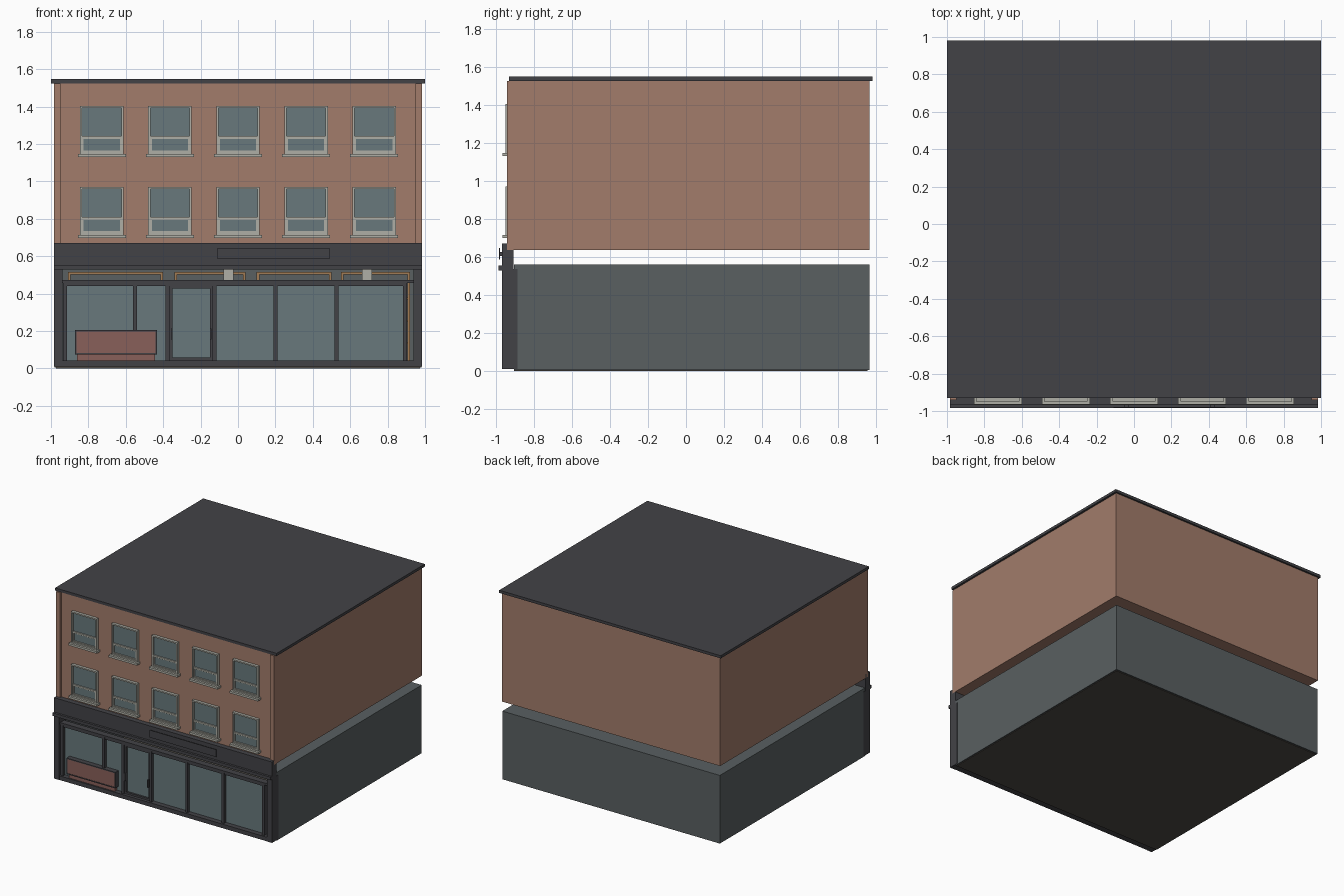
import bpy, bmesh
from mathutils import Matrix, Vector


def material(name, rgb):
    m = bpy.data.materials.new(name)
    m.diffuse_color = (*rgb, 1)
    return m


BRICK = material("brick", (0.36, 0.20, 0.145))
DARK = material("dark_paint", (0.055, 0.055, 0.062))
GLASS = material("glass", (0.14, 0.19, 0.20))
WALL = material("shop_wall", (0.10, 0.115, 0.12))
TRIM = material("pale_trim", (0.43, 0.43, 0.38))
WOOD = material("wood", (0.36, 0.20, 0.09))
RED = material("red_paint", (0.25, 0.115, 0.10))
FLOOR = material("floor", (0.075, 0.068, 0.058))


def boxes(name, mat, *ranges):
    """One object made of boxes, each given as (x0, x1, y0, y1, z0, z1)."""
    bm = bmesh.new()
    for x0, x1, y0, y1, z0, z1 in ranges:
        centre = Vector((x0 + x1, y0 + y1, z0 + z1)) / 2
        size = Matrix.Diagonal((x1 - x0, y1 - y0, z1 - z0, 1))
        bmesh.ops.create_cube(bm, size=1, matrix=Matrix.Translation(centre) @ size)
    me = bpy.data.meshes.new(name)
    bm.to_mesh(me)
    bm.free()
    me.materials.append(mat)
    ob = bpy.data.objects.new(name, me)
    bpy.context.collection.objects.link(ob)
    return ob


def frame(x0, x1, y0, y1, z0, z1, t):
    """Four bars around a rectangular opening."""
    return [(x0, x0 + t, y0, y1, z0, z1), (x1 - t, x1, y0, y1, z0, z1),
            (x0 + t, x1 - t, y0, y1, z0, z0 + t), (x0 + t, x1 - t, y0, y1, z1 - t, z1)]


# Roof and upper storeys
boxes("roof", DARK, (-1, 1, -0.93, 0.98, 1.525, 1.547))
boxes("upper_walls", BRICK, (-0.984, 0.984, -0.925, 0.966, 0.637, 1.525))
boxes("corner_pilasters", BRICK, *[(min(a, b), max(a, b), -0.94, -0.92, 0.637, 1.525)
                                   for a, b in ((-0.984, -0.948), (0.984, 0.948))])

# Sash windows, two rows of five
for row, z in (("lower", 0.715), ("upper", 1.147)):
    for i in range(5):
        x = (i - 2) * 0.364
        l, r, top, rail = x - 0.116, x + 0.116, z + 0.256, z + 0.088
        n = f"{row}_window_{i + 1}"
        boxes(n + "_frame", TRIM,
              *frame(l, r, -0.948, -0.92, z, top, 0.011),
              *frame(l + 0.011, r - 0.011, -0.94, -0.92, z + 0.011, rail, 0.008),
              (l + 0.011, r - 0.011, -0.944, -0.92, rail - 0.004, rail + 0.008))
        boxes(n + "_glass", GLASS, (l + 0.006, r - 0.006, -0.933, -0.92, z + 0.005, top - 0.005))
        boxes(n + "_sill", TRIM, (x - 0.128, x + 0.128, -0.966, -0.92, z - 0.017, z))

# Shop shell, open at the front
boxes("shop_floor", FLOOR, (-0.972, 0.972, -0.905, 0.955, 0, 0.012))
boxes("shop_walls", WALL,
      (-0.982, -0.97, -0.905, 0.966, 0.004, 0.56), (0.97, 0.982, -0.905, 0.966, 0.004, 0.56),
      (-0.97, 0.97, 0.954, 0.966, 0.004, 0.56), (-0.97, 0.97, -0.905, 0.954, 0.548, 0.56))

# Fascia, moulding and blank sign panel
boxes("fascia", DARK, (-0.984, 0.984, -0.967, -0.906, 0.545, 0.67))
boxes("fascia_moulding", DARK, (-0.984, 0.984, -0.985, -0.906, 0.528, 0.553))
boxes("sign_panel", DARK, (-0.11, 0.49, -0.983, -0.979, 0.585, 0.645))
boxes("sign_brackets", DARK, *[(x - 0.01, x + 0.01, -0.979, -0.965, 0.605, 0.625) for x in (-0.04, 0.42)])

# Shopfront columns, plinth, rails and mullions
boxes("shopfront_columns", DARK, (-0.984, -0.938, -0.967, -0.885, 0.01, 0.535),
      (0.938, 0.984, -0.967, -0.885, 0.01, 0.535))
boxes("plinth", DARK, (-0.95, 0.95, -0.965, -0.89, 0.01, 0.043))
boxes("transom_rail", DARK, (-0.94, 0.94, -0.953, -0.9, 0.457, 0.473),
      (-0.925, 0.9, -0.945, -0.905, 0.44, 0.457))
mullions = (-0.925, -0.55, -0.377, -0.125, 0.2, 0.527, 0.893)
boxes("mullions", DARK, *[(x - 0.011, x + 0.011, -0.95, -0.9, 0.04, 0.46) for x in mullions])

# Shop glazing, one pane per bay
for i, (a, b) in enumerate(zip(mullions, mullions[1:])):
    boxes(f"shop_pane_{i + 1}", GLASS, (a + 0.005, b - 0.005, -0.924, -0.918, 0.04, 0.445))

# Door
boxes("door_frame", DARK, *frame(-0.366, -0.136, -0.94, -0.908, 0.043, 0.443, 0.015))
boxes("door_handles", DARK, *[(x - 0.004, x + 0.004, -0.958, -0.935, 0.155, 0.215)
                              for x in (-0.355, -0.147)])

# Low bench front before the left window
boxes("bench_panel", RED, (-0.867, -0.438, -0.962, -0.92, 0.08, 0.2))
boxes("bench_edging", DARK, *frame(-0.872, -0.433, -0.965, -0.92, 0.075, 0.206, 0.008))
boxes("bench_base", RED, (-0.86, -0.445, -0.953, -0.92, 0.04, 0.075))

# Interior shelving along the back wall
for i, (a, b) in enumerate(((-0.91, -0.4), (-0.34, 0.04), (0.1, 0.5), (0.55, 0.92))):
    boxes(f"shelf_unit_{i + 1}", WOOD, *frame(a, b, 0.82, 0.95, 0.012, 0.516, 0.014),
          *[(a + 0.014, b - 0.014, 0.83, 0.95, z, z + 0.01) for z in (0.13, 0.25, 0.37)])

# Ceiling lights
boxes("ceiling_lights", TRIM, *[(x - 0.027, x + 0.027, -0.03, 0.03, 0.43, 0.548) for x in (-0.05, 0.69)])
